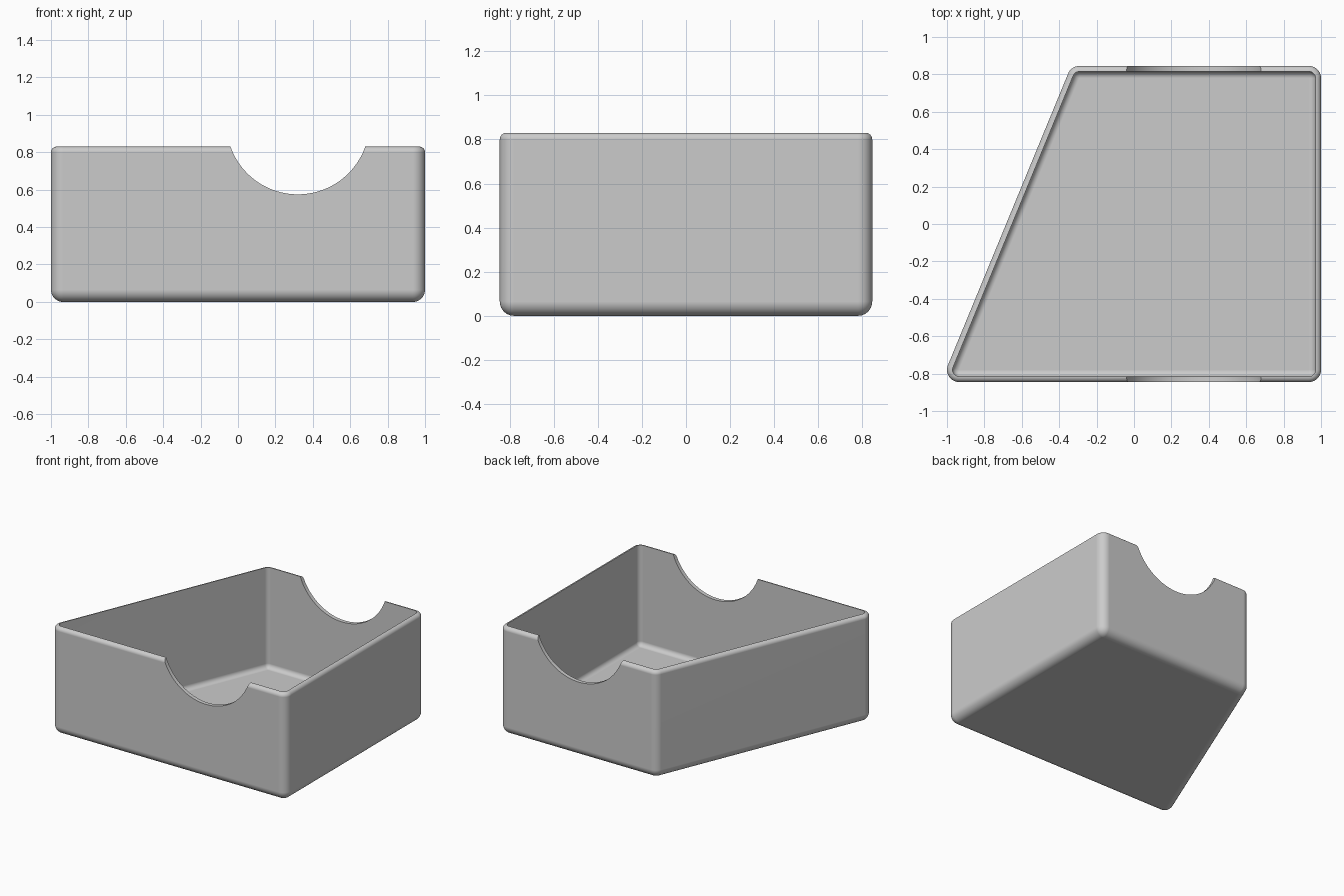
import bpy, bmesh, math
from mathutils import Vector

if "Cube" in bpy.data.objects:
    bpy.data.objects.remove(bpy.data.objects["Cube"])

H, R, WALL, FLOOR, RIM = 0.83, 0.065, 0.03, 0.055, 0.03
RI = R - WALL          # inner corner and floor fillet radius
SEG = 10

# Corner arc centres of the tapered footprint, counter-clockwise
CENTRES = [Vector(p) for p in ((-0.935, -0.78), (0.935, -0.78), (0.935, 0.78), (-0.292, 0.78))]


def outline(offset):
    """Footprint grown outward by offset, with round corners."""
    pts = []
    for i, c in enumerate(CENTRES):
        d0 = c - CENTRES[i - 1]
        d1 = CENTRES[(i + 1) % 4] - c
        a0 = math.atan2(-d0.x, d0.y)
        a1 = math.atan2(-d1.x, d1.y)
        if a1 < a0:
            a1 += 2 * math.pi
        for k in range(SEG + 1):
            a = a0 + (a1 - a0) * k / SEG
            pts.append((c.x + offset * math.cos(a), c.y + offset * math.sin(a)))
    return pts


def arc(co, cz, r, start, end):
    """Fillet as (offset, height) pairs."""
    return [(co + r * math.cos(math.radians(start + (end - start) * k / SEG)),
             cz + r * math.sin(math.radians(start + (end - start) * k / SEG)))
            for k in range(SEG + 1)]


# Wall profile: base fillet, rounded rim, inner wall, floor fillet
profile = arc(0, R, R, -90, 0) + arc(R - RIM, H - RIM, RIM, 0, 90)
profile += arc(0, FLOOR + RI, RI, 0, -90)

bm = bmesh.new()
rings = [[bm.verts.new((x, y, z)) for x, y in outline(max(o, 0))] for o, z in profile]
n = len(rings[0])
for a, b in zip(rings, rings[1:]):
    for i in range(n):
        j = (i + 1) % n
        bm.faces.new((a[i], a[j], b[j], b[i]))
bm.faces.new(rings[0][::-1])
bm.faces.new(rings[-1])
bmesh.ops.remove_doubles(bm, verts=bm.verts, dist=1e-5)
bmesh.ops.recalc_face_normals(bm, faces=bm.faces)
mesh = bpy.data.meshes.new("tray")
bm.to_mesh(mesh)
bm.free()
tray = bpy.data.objects.new("tray", mesh)
bpy.context.collection.objects.link(tray)

grey = bpy.data.materials.new("light grey")
grey.diffuse_color = (0.6, 0.6, 0.6, 1)
grey.use_nodes = True
grey.node_tree.nodes["Principled BSDF"].inputs["Base Color"].default_value = grey.diffuse_color
mesh.materials.append(grey)

# Round finger notch through front and back walls
bpy.ops.mesh.primitive_cylinder_add(vertices=128, radius=0.382, depth=3,
                                    location=(0.32, 0, 0.957), rotation=(math.pi / 2, 0, 0))
cutter = bpy.context.object
cutter.name = "notch_cutter"
cutter.hide_render = True
cutter.data.materials.append(grey)

cut = tray.modifiers.new("notch", 'BOOLEAN')
cut.operation = 'DIFFERENCE'
cut.solver = 'EXACT'
cut.object = cutter
bpy.ops.object.select_all(action='DESELECT')
tray.select_set(True)
bpy.context.view_layer.objects.active = tray
bpy.ops.object.modifier_apply(modifier=cut.name)
bpy.data.objects.remove(cutter)

# Smooth fillets, flat walls
bpy.ops.object.shade_smooth_by_angle(angle=math.radians(30))
wn = tray.modifiers.new("flat walls", 'WEIGHTED_NORMAL')
wn.keep_sharp = True
